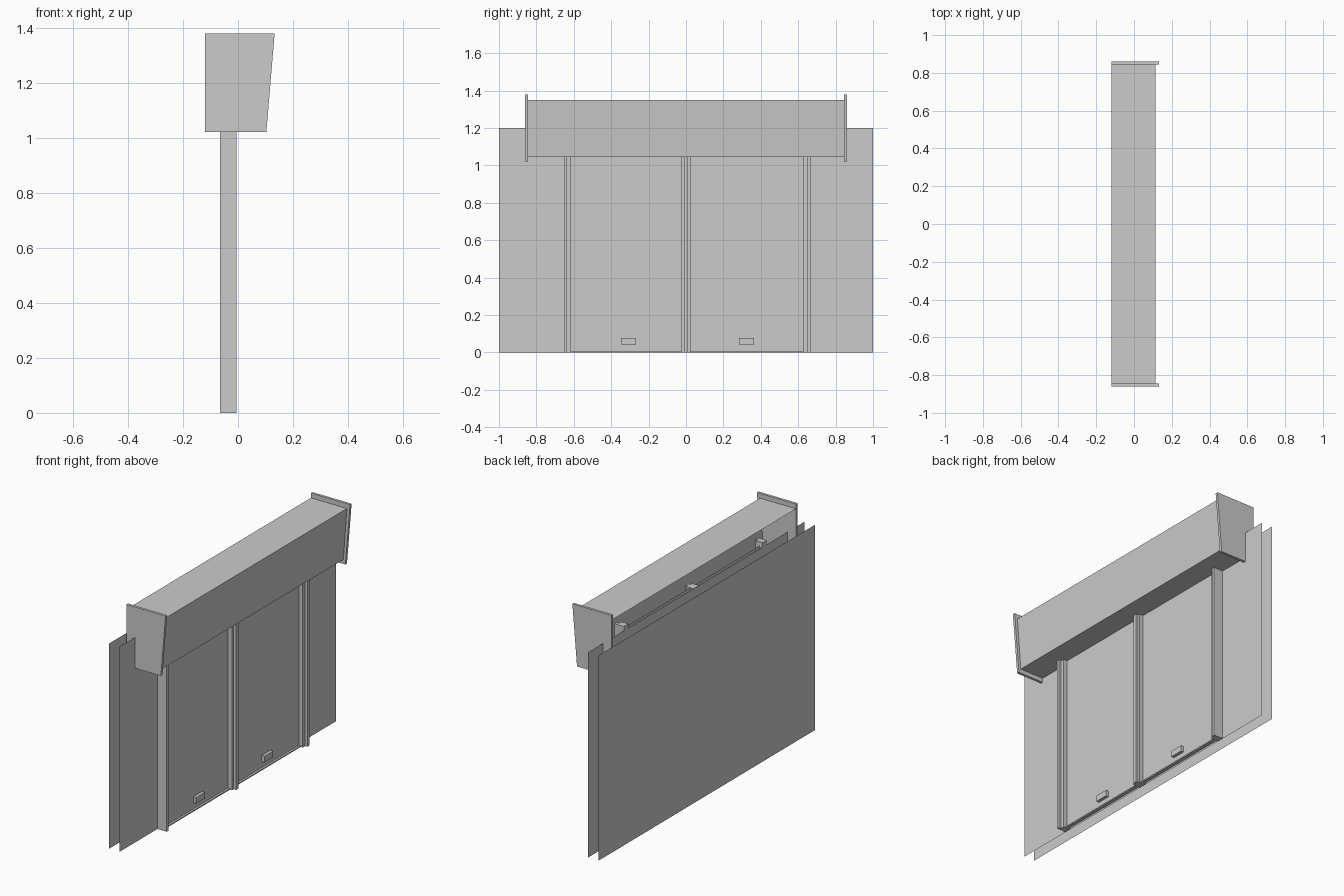
import bpy

cube = bpy.data.objects.get("Cube")
if cube:
    bpy.data.objects.remove(cube, do_unlink=True)

grey = bpy.data.materials.new("plain_grey")
grey.use_nodes = True
COLOUR = (0.6, 0.6, 0.6, 1)
grey.diffuse_color = COLOUR
grey.node_tree.nodes["Principled BSDF"].inputs["Base Color"].default_value = COLOUR


def make(name, verts, faces):
    mesh = bpy.data.meshes.new(name)
    mesh.from_pydata(verts, [], faces)
    mesh.materials.append(grey)
    obj = bpy.data.objects.new(name, mesh)
    bpy.context.collection.objects.link(obj)
    return obj


def prism(name, outline, lo, hi, axis):
    """Extrude a counter-clockwise outline: (x, y) along z or (x, z) along y."""
    n = len(outline)
    if axis == "z":
        verts = [(a, b, h) for h in (lo, hi) for a, b in outline]
    else:
        verts = [(a, h, b) for h in (hi, lo) for a, b in outline]
    faces = [tuple(reversed(range(n))), tuple(range(n, 2 * n))]
    faces += [(i, (i + 1) % n, n + (i + 1) % n, n + i) for i in range(n)]
    return make(name, verts, faces)


def box(name, x, y, z):
    outline = [(x[0], y[0]), (x[1], y[0]), (x[1], y[1]), (x[0], y[1])]
    return prism(name, outline, z[0], z[1], "z")


def sheet(name, x, y, z):
    """Single upright sheet facing +x."""
    verts = [(x, y[0], z[0]), (x, y[1], z[0]), (x, y[1], z[1]), (x, y[0], z[1])]
    return make(name, verts, [(0, 1, 2, 3)])


WALL, DOOR, STEP, FRONT = -0.065, -0.045, -0.02, -0.005

# Wall sheets
sheet("back_wall", -0.133, (-1, 1), (0, 1.2))
sheet("front_wall", WALL, (-1, 1), (0, 1.2))

# Guide rails with a proud outer or middle strip
prism("right_rail", [(WALL, -0.652), (FRONT, -0.652), (FRONT, -0.636),
                     (STEP, -0.636), (STEP, -0.615), (WALL, -0.615)], 0, 1.225, "z")
prism("left_rail", [(WALL, 0.626), (STEP, 0.626), (STEP, 0.649),
                    (FRONT, 0.649), (FRONT, 0.668), (WALL, 0.668)], 0, 1.225, "z")
prism("centre_rail", [(WALL, -0.027), (STEP, -0.027), (STEP, -0.011), (FRONT, -0.011),
                      (FRONT, 0.011), (STEP, 0.011), (STEP, 0.023), (WALL, 0.023)],
      0, 1.2, "z")

# Shutters, each with a bottom bar and a lift handle
for side, y0, y1, mid in (("right", -0.615, -0.027, -0.308), ("left", 0.023, 0.626, 0.323)):
    sheet(side + "_shutter", DOOR, (y0, y1), (0.007, 1.2))
    box(side + "_bottom_bar", (DOOR - 0.008, DOOR + 0.012), (y0, y1), (0, 0.007))
    box(side + "_handle", (DOOR, DOOR + 0.018), (mid - 0.04, mid + 0.04), (0.043, 0.078))

# Housing: top, sloping front and underside, open at the back
profile = [(-0.12, 1.35), (0.113, 1.35), (0.09, 1.045), (WALL, 1.045)]
verts = [(x, y, z) for y in (-0.85, 0.85) for x, z in profile]
make("housing", verts, [(i, i + 1, i + 5, i + 4) for i in range(3)])

# Housing end plates
plate = [(-0.12, 1.02), (0.103, 1.02), (0.133, 1.378), (-0.12, 1.378)]
for side, lo in (("right", -0.86), ("left", 0.845)):
    prism(side + "_end_plate", plate, lo, lo + 0.015, "y")
